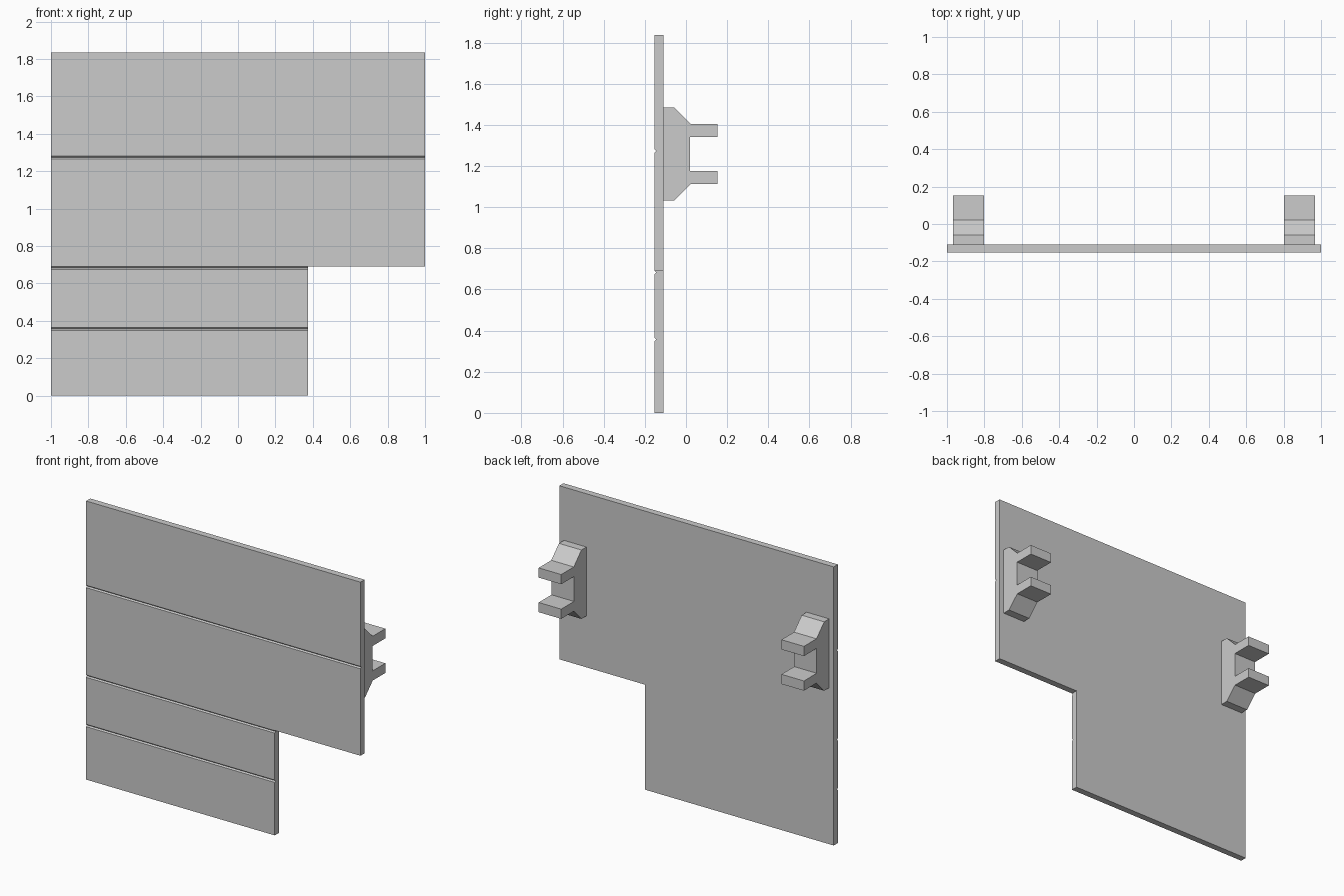
import bpy
import bmesh

cube = bpy.data.objects.get("Cube")
if cube:
    bpy.data.objects.remove(cube, do_unlink=True)

grey = bpy.data.materials.new("plain grey")
grey.use_nodes = True
colour = (0.6, 0.6, 0.6, 1)
grey.diffuse_color = colour
grey.node_tree.nodes["Principled BSDF"].inputs["Base Color"].default_value = colour


def prism(name, points, offset):
    """Extrude a closed outline of 3D points by an offset vector."""
    bm = bmesh.new()
    face = bm.faces.new([bm.verts.new(p) for p in points])
    result = bmesh.ops.extrude_face_region(bm, geom=[face])
    moved = [g for g in result["geom"] if isinstance(g, bmesh.types.BMVert)]
    bmesh.ops.translate(bm, vec=offset, verts=moved)
    bmesh.ops.recalc_face_normals(bm, faces=bm.faces)
    mesh = bpy.data.meshes.new(name)
    bm.to_mesh(mesh)
    bm.free()
    mesh.materials.append(grey)
    obj = bpy.data.objects.new(name, mesh)
    bpy.context.collection.objects.link(obj)
    return obj


FRONT, BACK = -0.153, -0.11
TOP, STEP_Z, STEP_X = 1.836, 0.692, 0.375

# Stepped board, wide above and narrow below
outline = [(-1, 0), (STEP_X, 0), (STEP_X, STEP_Z), (1, STEP_Z), (1, TOP), (-1, TOP)]
board = prism("board", [(x, FRONT, z) for x, z in outline], (0, BACK - FRONT, 0))

# Shallow V grooves across the front
G = 0.008
for z in (1.273, 0.682, 0.357):
    diamond = [(FRONT - G, z), (FRONT, z - G), (FRONT + G, z), (FRONT, z + G)]
    cutter = prism("groove_cutter", [(-1.1, y, h) for y, h in diamond], (2.2, 0, 0))
    cutter.hide_render = True
    cut = board.modifiers.new("groove", "BOOLEAN")
    cut.operation = "DIFFERENCE"
    cut.solver = "EXACT"
    cut.object = cutter
    bpy.context.view_layer.objects.active = board
    bpy.ops.object.modifier_apply(modifier=cut.name)
    bpy.data.objects.remove(cutter, do_unlink=True)

# Two-pronged brackets on the back, outline mirrored about the middle height
MID_Z = 1.258
half = [(BACK, 0.227), (-0.058, 0.227), (0.022, 0.146),
        (0.153, 0.146), (0.153, 0.082), (0.02, 0.082)]
profile = half + [(y, -h) for y, h in reversed(half)]
for name, x in (("left_bracket", 0.803), ("right_bracket", -0.967)):
    prism(name, [(x, y, MID_Z + h) for y, h in profile], (0.164, 0, 0))
